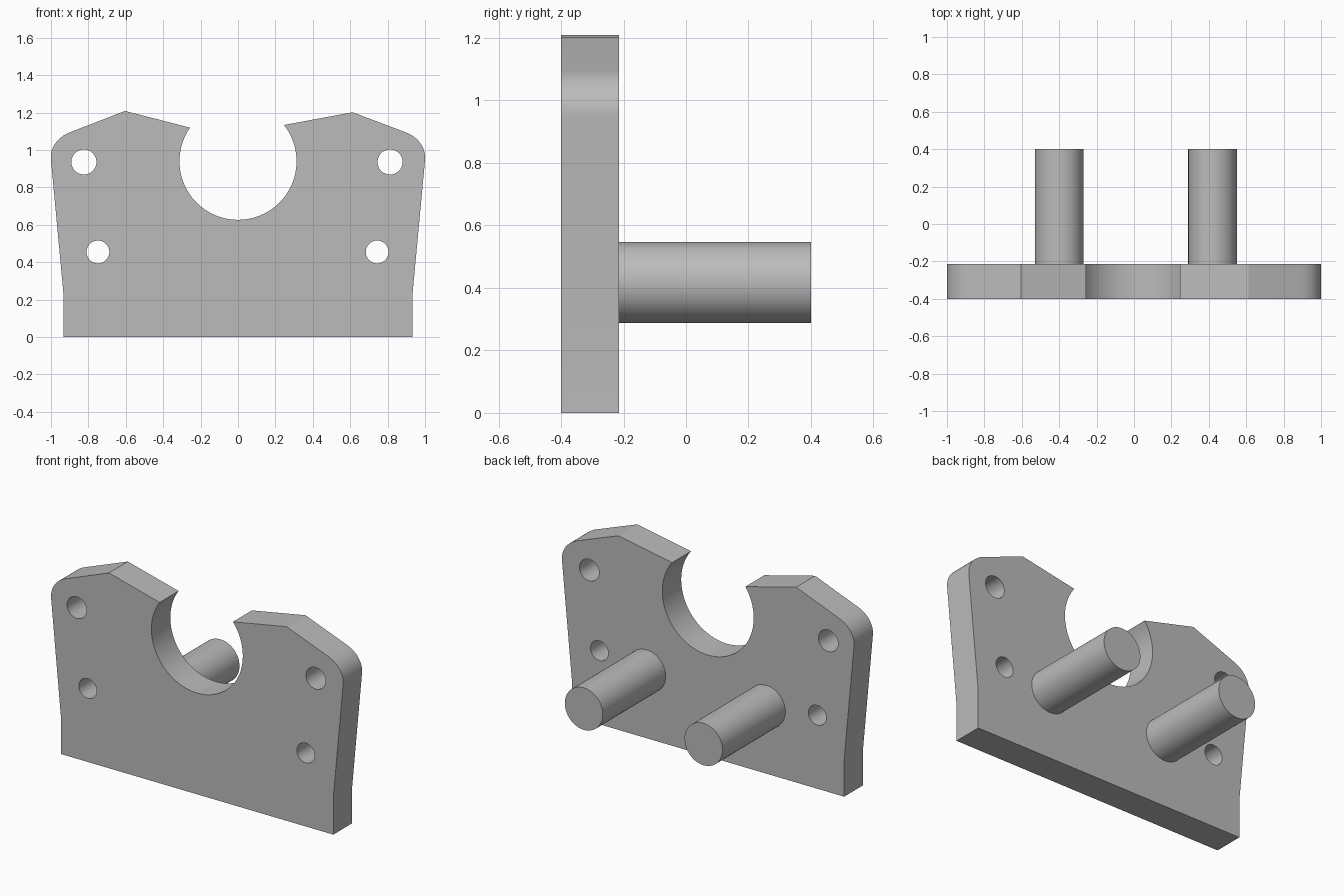
import bpy, bmesh, math
from mathutils import Vector, geometry

if "Cube" in bpy.data.objects:
    bpy.data.objects.remove(bpy.data.objects["Cube"], do_unlink=True)

FRONT, BACK, PEG_END = -0.40, -0.215, 0.40

grey = bpy.data.materials.new("plain grey")
grey.use_nodes = True
colour = (0.5, 0.5, 0.5, 1)
grey.diffuse_color = colour
grey.node_tree.nodes["Principled BSDF"].inputs["Base Color"].default_value = colour


def arc(x, z, r, start, end, count):
    angles = [start + (end - start) * i / count for i in range(count + 1)]
    return [(x + r * math.cos(a), z + r * math.sin(a)) for a in angles]


def circle(x, z, r, count=48):
    return arc(x, z, r, 0, math.tau, count)[:-1]


def rounded_corner(start, corner, end, count=12):
    a, c, b = Vector(start), Vector(corner), Vector(end)
    pts = geometry.interpolate_bezier(a, a.lerp(c, 0.61), b.lerp(c, 0.61), b, count)
    return [(p[0], p[1]) for p in pts]


def extrude_profile(name, loops, y0, y1):
    """Fill closed x-z loops (outline first, then holes) and extrude along y."""
    bm = bmesh.new()
    edges = []
    for loop in loops:
        verts = [bm.verts.new((x, y0, z)) for x, z in loop]
        edges += [bm.edges.new((v, verts[i - 1])) for i, v in enumerate(verts)]
    if len(loops) == 1:
        bmesh.ops.contextual_create(bm, geom=edges)
    else:
        bmesh.ops.triangle_fill(bm, use_beauty=True, edges=edges, normal=(0, -1, 0))
    new = bmesh.ops.extrude_face_region(bm, geom=bm.faces[:], use_keep_orig=True)["geom"]
    moved = [g for g in new if isinstance(g, bmesh.types.BMVert)]
    bmesh.ops.translate(bm, verts=moved, vec=(0, y1 - y0, 0))
    bmesh.ops.recalc_face_normals(bm, faces=bm.faces[:])
    mesh = bpy.data.meshes.new(name)
    bm.to_mesh(mesh)
    bm.free()
    mesh.materials.append(grey)
    obj = bpy.data.objects.new(name, mesh)
    bpy.context.collection.objects.link(obj)
    bpy.ops.object.select_all(action="DESELECT")
    bpy.context.view_layer.objects.active = obj
    obj.select_set(True)
    bpy.ops.object.shade_smooth_by_angle(angle=math.radians(30))
    return obj


# Plate outline: base, left side and peak, round cradle, right peak and side
cradle_z, cradle_r = 0.94, 0.313
left_lip = math.atan2(1.134 - cradle_z, 0.246)
right_lip = math.atan2(1.12 - cradle_z, -0.257)
outline = [(-0.933, 0), (0.933, 0), (0.933, 0.23)]
outline += rounded_corner((1, 0.947), (1.01, 1.053), (0.893, 1.096))
outline += [(0.613, 1.202)]
outline += arc(0, cradle_z, cradle_r, left_lip, right_lip - math.tau, 72)
outline += [(-0.604, 1.209)]
outline += rounded_corner((-0.898, 1.095), (-1.01, 1.053), (-1, 0.947))
outline += [(-0.933, 0.23)]

# Bolt holes
holes = [circle(-0.824, 0.936, 0.067), circle(0.813, 0.936, 0.067),
         circle(-0.749, 0.455, 0.061), circle(0.744, 0.455, 0.061)]
extrude_profile("cradle_plate", [outline] + holes, FRONT, BACK)

# Rear pegs
for name, x in (("right_peg", -0.40), ("left_peg", 0.42)):
    extrude_profile(name, [circle(x, 0.417, 0.13, 64)], BACK, PEG_END)
